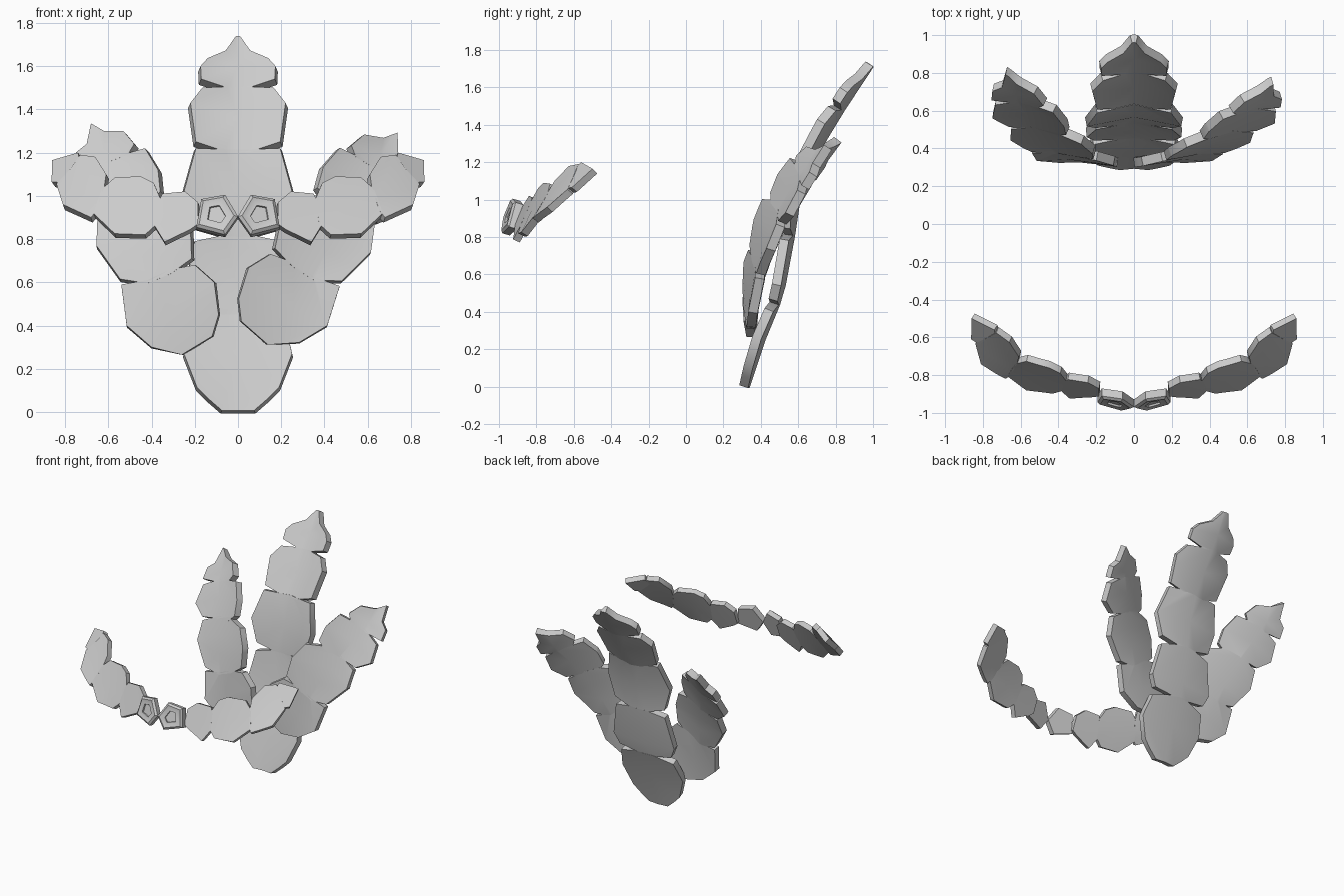
import bpy, bmesh
from math import cos, sin, radians
from mathutils import Vector

if "Cube" in bpy.data.objects:
    bpy.data.objects.remove(bpy.data.objects["Cube"])


def finish(name, bm, thickness=0):
    me = bpy.data.meshes.new(name)
    bm.to_mesh(me)
    bm.free()
    ob = bpy.data.objects.new(name, me)
    bpy.context.collection.objects.link(ob)
    bpy.ops.object.select_all(action='DESELECT')
    ob.select_set(True)
    bpy.context.view_layer.objects.active = ob
    if thickness:
        mod = ob.modifiers.new("thickness", 'SOLIDIFY')
        mod.thickness, mod.offset = thickness, -1
        mod.use_even_offset = False
        bpy.ops.object.modifier_apply(modifier=mod.name)
    bpy.ops.object.shade_smooth_by_angle(angle=radians(35))
    return ob


def plates(name, outlines, depth, thickness, cuts, place=lambda x, z: (x, z)):
    """Flat front-view outlines, sliced, bent to y = depth(x, z), then thickened."""
    bm = bmesh.new()
    for pts in outlines:
        bm.faces.new([bm.verts.new((x, 0, z)) for x, z in pts])
    for co, no in cuts:
        bmesh.ops.bisect_plane(bm, geom=bm.verts[:] + bm.edges[:] + bm.faces[:],
                               plane_co=co, plane_no=no, dist=1e-4)
    for v in bm.verts:
        y = depth(v.co.x, v.co.z)
        x, z = place(v.co.x, v.co.z)
        v.co = (x, y, z)
    bm.normal_update()
    for f in bm.faces:
        if f.normal.y > 0:
            f.normal_flip()
    return finish(name, bm, thickness)


# Tall central leaf: half outlines, mirrored
halves = [
    [(.075, .008), (.135, .06), (.19, .115), (.25, .27), (.215, .42), (.06, .46)],
    [(.06, .45), (.21, .47), (.25, .55), (.2, .79), (.06, .82)],
    [(.06, .81), (.2, .85), (.25, 1.02), (.195, 1.22), (.06, 1.215)],
    [(.06, 1.205), (.195, 1.25), (.22, 1.43), (.165, 1.5), (.05, 1.505)],
    [(.05, 1.5), (.17, 1.54), (.173, 1.6), (.14, 1.637), (.057, 1.672), (.01, 1.738)],
]
full = [h + [(-x, z) for x, z in reversed(h)] for h in halves]
spine = [(0, .29), (.27, .38), (.5, .475), (.82, .535), (1.02, .565), (1.22, .635), (1.5, .805), (1.75, .97)]


def centre_depth(x, z):
    for (z0, y0), (z1, y1) in zip(spine, spine[1:]):
        if z <= z1:
            break
    fold = .1 + .18 * max(0, min(1, (z - .6) / .8))
    return y0 + (y1 - y0) * (z - z0) / (z1 - z0) - fold * abs(x)


cuts = [((0, 0, z), (0, 0, 1)) for z in (.27, .55, 1.02, 1.36, 1.6)]
cuts += [((0, 0, 0), (1, 0, 0))]
plates("centre_leaf", full, centre_depth, .05, cuts)

# Side leaves, drawn on the +x side
side = [
    [(.26, .265), (.4, .3), (.515, .4), (.54, .59), (.42, .61), (.31, .66), (.2, .68), (.11, .6), (.09, .45), (.12, .35)],
    [(.31, .64), (.215, .71), (.22, .85), (.28, .97), (.4, .99), (.52, .96), (.65, .9), (.655, .77), (.545, .615), (.42, .595)],
    [(.41, .97), (.36, 1.02), (.37, 1.12), (.43, 1.22), (.5, 1.2), (.62, 1.16), (.735, 1.1), (.75, .98), (.66, .92), (.52, .945)],
    [(.51, 1.19), (.48, 1.24), (.53, 1.3), (.62, 1.3), (.68, 1.335), (.7, 1.24), (.75, 1.2), (.755, 1.13), (.63, 1.145)],
]
axis, across, foot = Vector((.34, .94)), Vector((.94, -.34)), Vector((.28, .265))


def side_depth(x, z, lean=.315):
    p = Vector((x, z)) - foot
    t, d = max(p.dot(axis), 0), p.dot(across)
    fold = .05 if d > 0 else .1 + .2 * min(t, 1)
    return .325 + .04 * t + lean * t ** 2.2 - fold * abs(d)


def tilt(x, z):
    c, s = cos(radians(10)), sin(radians(10))
    dx, dz = x - .5, z - .9
    return .485 + dx * c + dz * s, .895 + dz * c - dx * s


a3, n3 = Vector((.34, 0, .94)), Vector((.94, 0, -.34))
f3 = Vector((.28, 0, .265))
cuts = [(f3 + a3 * t, a3) for t in (.2, .5, .62, .85, 1.0)]
cuts += [(f3, n3)]
plates("left_leaf", side, side_depth, .05, cuts, lambda x, z: (-x, z))
plates("right_leaf", side, lambda x, z: side_depth(x, z, .275), .05, cuts, tilt)

# Front collar arms with curled tips
arm = [
    [(.185, .97), (.245, 1.02), (.35, 1.01), (.37, .97), (.385, .86), (.34, .787), (.22, .845), (.185, .87)],
    [(.36, .99), (.39, 1.06), (.45, 1.09), (.57, 1.085), (.63, 1.03), (.67, .92), (.57, .825), (.43, .82), (.375, .87)],
    [(.62, 1.03), (.61, 1.1), (.66, 1.18), (.73, 1.19), (.78, 1.12), (.84, 1.055), (.81, .96), (.68, .9), (.655, .93)],
    [(.74, 1.2), (.86, 1.165), (.862, 1.065), (.83, 1.062), (.775, 1.11), (.73, 1.15)],
]


def arm_depth(x, z):
    q = x * x
    return -.95 + .16 * x - .07 * q * q + (.4 + .3 * q + .9 * q * q) * (z - .85)


cuts = [((x, 0, 0), (1, 0, 0)) for x in (.28, .5, .73)]
cuts += [((0, 0, .83), (-.25, 0, 1))]
clasp = [(0, .905), (.06, 1.005), (.17, .985), (.193, .855), (.06, .82)]
for label, sx in (("left", -1), ("right", 1)):
    plates(label + "_collar_arm", arm, arm_depth, .04, cuts,
           lambda x, z: (sx * x, z))
    # Pentagonal clasp with raised rim and small recess
    bm = bmesh.new()
    rings = []
    for dy, dz in ((0, 0), (.04, -.012)):
        rings.append([bm.verts.new((sx * x, -.985 + .3 * (z - .85) + .2 * x + dy, z + dz)) for x, z in clasp])
    front = bm.faces.new(rings[0])
    bm.faces.new(rings[1][::-1])
    for i in range(5):
        j = (i + 1) % 5
        bm.faces.new((rings[0][i], rings[1][i], rings[1][j], rings[0][j]))
    bmesh.ops.recalc_face_normals(bm, faces=bm.faces)
    for inset, rise in ((.014, .012), (.01, -.004), (.024, 0), (.002, -.01)):
        bmesh.ops.inset_region(bm, faces=[front], thickness=inset, depth=rise, use_even_offset=True)
    finish(label + "_clasp", bm)
